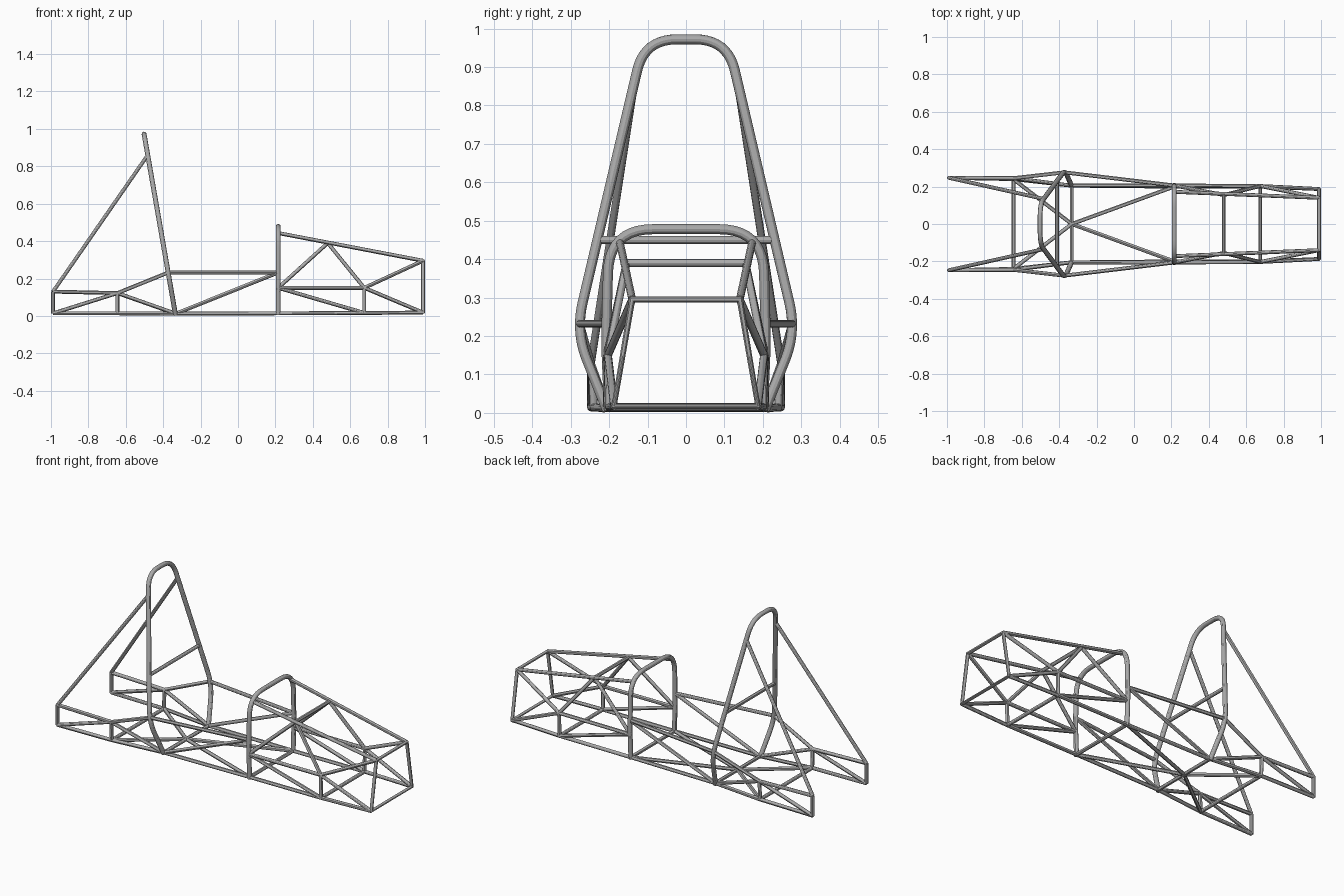
import bpy
from mathutils import Vector

if "Cube" in bpy.data.objects:
    bpy.data.objects.remove(bpy.data.objects["Cube"])

steel = bpy.data.materials.new("bare steel grey")
steel.use_nodes = True
GREY = (0.4, 0.4, 0.4, 1)
steel.diffuse_color = GREY
steel.node_tree.nodes["Principled BSDF"].inputs["Base Color"].default_value = GREY

HOOP_R, TUBE_R = 0.013, 0.0103


def tube(name, points, radius=TUBE_R, closed=False):
    """Sweep a round tube along a path and turn it into a smooth mesh."""
    curve = bpy.data.curves.new(name, "CURVE")
    curve.dimensions = "3D"
    curve.bevel_depth = radius
    curve.bevel_resolution = 4
    curve.use_fill_caps = True
    spline = curve.splines.new("POLY")
    spline.points.add(len(points) - 1)
    for p, co in zip(spline.points, points):
        p.co = (*co, 1)
    spline.use_cyclic_u = closed
    obj = bpy.data.objects.new(name, curve)
    bpy.context.collection.objects.link(obj)
    bpy.ops.object.select_all(action="DESELECT")
    obj.select_set(True)
    bpy.context.view_layer.objects.active = obj
    bpy.ops.object.convert(target="MESH")
    obj = bpy.context.object
    obj.data.materials.clear()
    obj.data.materials.append(steel)
    bpy.ops.object.shade_smooth_by_angle()
    return obj


def rounded(points, setbacks, steps=10):
    """Replace each inner corner of a path with a smooth bend."""
    pts = [Vector(p) for p in points]
    path = [pts[0]]
    for a, b, c, d in zip(pts, pts[1:], pts[2:], setbacks):
        start, end = b + (a - b).normalized() * d, b + (c - b).normalized() * d
        for i in range(steps + 1):
            t = i / steps
            path.append(start.lerp(b, t).lerp(b.lerp(end, t), t))
    return path + [pts[-1]]


def mirrored(points):
    """Complete a half path across the centre plane."""
    return points + [(x, -y, z) for x, y, z in reversed(points)]


def lean(z):
    """Forward position of the raked main hoop at a height."""
    return -0.333 - 0.174 * z


# Roll hoops
main = [(lean(z), y, z) for y, z in ((0.205, 0.006), (0.287, 0.21), (0.108, 0.972))]
tube("main_roll_hoop", rounded(mirrored(main), (0.08, 0.085, 0.085, 0.08)), HOOP_R)
dash = [(0.215, 0.2, 0.006), (0.215, 0.208, 0.18), (0.215, 0.2, 0.478)]
tube("front_roll_hoop", rounded(mirrored(dash), (0.06, 0.115, 0.115, 0.06)), HOOP_R)

# Joints of the frame on the left side
J = {
    "nose_low": (0.989, 0.187, 0.018), "nose_top": (0.989, 0.14, 0.295),
    "foot_low": (0.675, 0.2, 0.016), "foot_mid": (0.675, 0.203, 0.15),
    "dash_low": (0.215, 0.2, 0.014), "dash_mid": (0.215, 0.206, 0.15),
    "dash_side": (0.215, 0.206, 0.232), "dash_top": (0.215, 0.172, 0.443),
    "knee": (0.48, 0.155, 0.39),
    "main_low": (lean(0), 0.205, 0.012), "main_side": (lean(0.23), 0.276, 0.232),
    "main_bar": (lean(0.45), 0.228, 0.45), "main_top": (lean(0.86), 0.134, 0.86),
    "rear_low": (-0.645, 0.24, 0.014), "rear_mid": (-0.645, 0.245, 0.122),
    "tail_low": (-0.989, 0.247, 0.014), "tail_top": (-0.989, 0.247, 0.13),
}

# Front bulkhead frame
tube("front_bulkhead", mirrored([J["nose_low"], J["nose_top"]]), closed=True)

# Side tubes, one on each side
sides = {
    "nose_lower_rail": ("nose_low", "foot_low"),
    "footwell_lower_rail": ("foot_low", "dash_low"),
    "cockpit_lower_rail": ("dash_low", "main_low"),
    "rear_lower_rail": ("main_low", "rear_low"),
    "tail_lower_rail": ("rear_low", "tail_low"),
    "nose_upper_rail": ("nose_top", "dash_top"),
    "nose_upper_diagonal": ("foot_mid", "nose_top"),
    "nose_lower_diagonal": ("foot_mid", "nose_low"),
    "footwell_post": ("foot_low", "foot_mid"),
    "footwell_middle_rail": ("foot_mid", "dash_mid"),
    "footwell_lower_diagonal": ("foot_low", "dash_mid"),
    "knee_front_brace": ("knee", "foot_mid"),
    "knee_rear_brace": ("knee", "dash_mid"),
    "cockpit_side_rail": ("dash_side", "main_side"),
    "cockpit_side_diagonal": ("dash_side", "main_low"),
    "rear_upper_diagonal": ("main_side", "rear_mid"),
    "rear_lower_diagonal": ("main_low", "rear_mid"),
    "rear_post": ("rear_low", "rear_mid"),
    "tail_upper_rail": ("rear_mid", "tail_top"),
    "tail_diagonal": ("rear_mid", "tail_low"),
    "tail_post": ("tail_low", "tail_top"),
    "main_hoop_brace": ("main_top", "tail_top"),
}
for name, ends in sides.items():
    for label, s in (("left", 1), ("right", -1)):
        tube(f"{label}_{name}", [(J[e][0], J[e][1] * s, J[e][2]) for e in ends])

# Cross tubes
for name, joint in (("knee_crossbar", "knee"), ("footwell_crossbar", "foot_low"),
                    ("dash_floor_crossbar", "dash_low"), ("seat_crossbar", "main_low"),
                    ("harness_bar", "main_bar"), ("rear_crossbar", "rear_low")):
    tube(name, mirrored([J[joint]]))

# Floor braces meeting under the seat
centre = (lean(0), 0, 0.012)
for label, s in (("left", 1), ("right", -1)):
    for name, joint in (("cockpit_floor_brace", "dash_low"), ("rear_floor_brace", "rear_low")):
        x, y, z = J[joint]
        tube(f"{label}_{name}", [centre, (x, y * s, z)])
